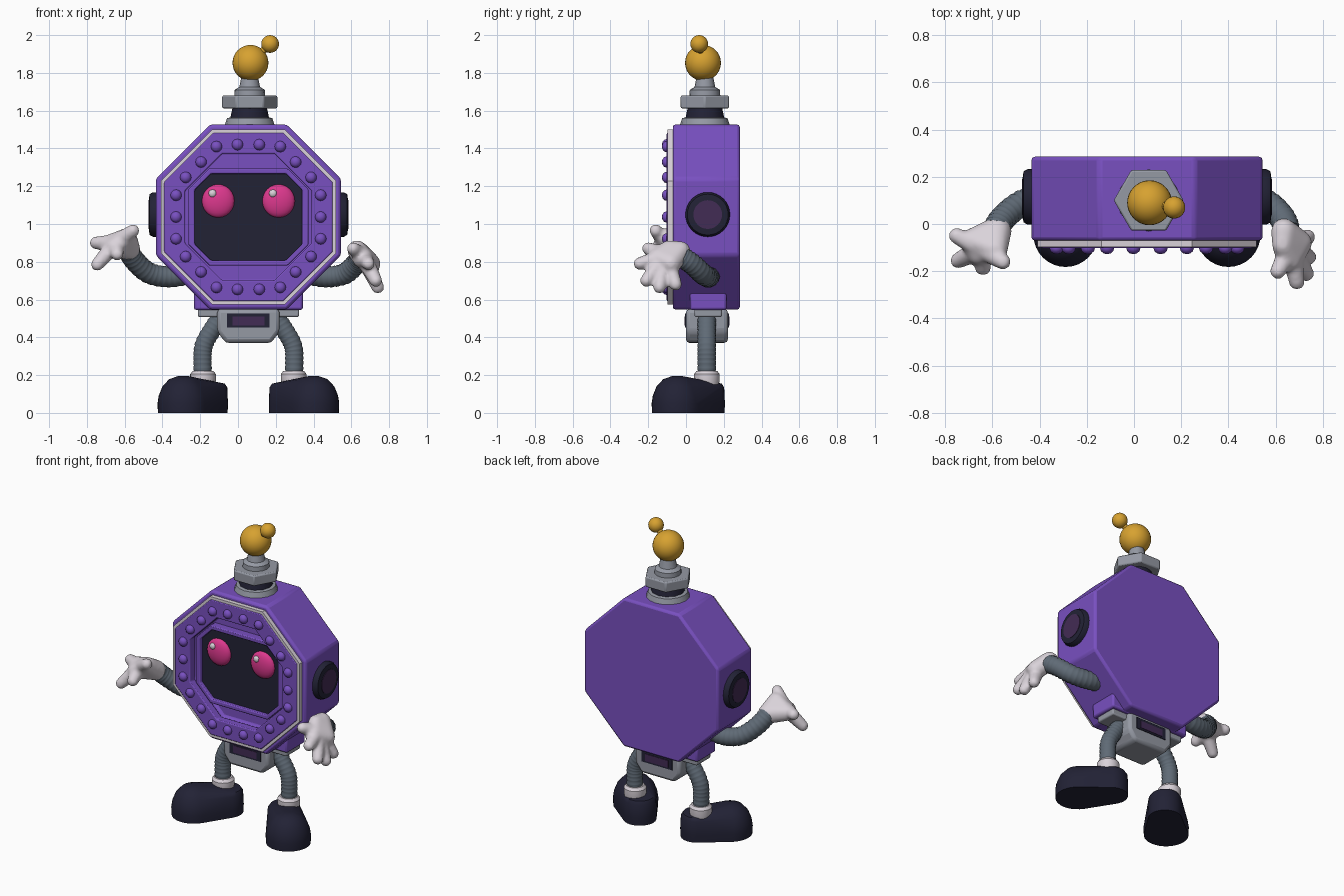
import bpy, bmesh, math
from mathutils import Vector, Matrix

if "Cube" in bpy.data.objects:
    bpy.data.objects.remove(bpy.data.objects["Cube"])

CX, CZ, CY = 0.055, 1.037, 0.11   # body axis, body centre height, limb depth


def material(name, *rgb):
    m = bpy.data.materials.new(name)
    m.use_nodes = True
    m.diffuse_color = (*rgb, 1)
    m.node_tree.nodes["Principled BSDF"].inputs["Base Color"].default_value = (*rgb, 1)
    return m


PURPLE = material("purple", 0.19, 0.08, 0.53)
NAVY = material("dark navy", 0.016, 0.016, 0.036)
PLUM = material("plum", 0.055, 0.025, 0.09)
PINK = material("pink", 0.72, 0.04, 0.27)
GOLD = material("gold", 0.68, 0.36, 0.03)
GREY = material("light grey", 0.3, 0.32, 0.37)
SLATE = material("slate", 0.115, 0.145, 0.18)
WHITE = material("off white", 0.7, 0.65, 0.7)


def finish(bm, name, mat, bevel=0, angle=35):
    bmesh.ops.recalc_face_normals(bm, faces=bm.faces)
    me = bpy.data.meshes.new(name)
    bm.to_mesh(me)
    bm.free()
    me.materials.append(mat)
    ob = bpy.data.objects.new(name, me)
    bpy.context.collection.objects.link(ob)
    bpy.ops.object.select_all(action='DESELECT')
    ob.select_set(True)
    bpy.context.view_layer.objects.active = ob
    bpy.ops.object.shade_smooth_by_angle(angle=math.radians(angle))
    if bevel:
        b = ob.modifiers.new("bevel", 'BEVEL')
        b.width, b.segments, b.limit_method = bevel, 2, 'ANGLE'
    return ob


def chamfered(hx, hz, c, z=CZ):
    """Octagonal outline with chamfered corners around the body axis."""
    quad = [(hx, hz - c), (hx - c, hz)]
    pts = quad + [(-x, y) for x, y in quad[::-1]]
    pts += [(-x, -y) for x, y in pts]
    return [(CX + x, z + y) for x, y in pts]


def octagon(a):
    return chamfered(a, a, a * (2 - math.sqrt(2)))


def prism(name, outline, y0, y1, mat, hole=None, bevel=0, recess=None):
    """Extrude an xz outline along y, with an optional hole or a recessed front."""
    bm = bmesh.new()
    ring = lambda pts, y: [bm.verts.new((x, y, z)) for x, z in pts]
    loops = [ring(outline, y0), ring(outline, y1)]
    if hole:
        loops += [ring(hole, y1), ring(hole, y0)]
        pairs = [(i, (i + 1) % 4) for i in range(4)]
    else:
        pairs = [(0, 1)]
        front = bm.faces.new(loops[0])
        bm.faces.new(loops[1][::-1])
    n = len(outline)
    for a, b in pairs:
        for i in range(n):
            j = (i + 1) % n
            bm.faces.new((loops[a][i], loops[a][j], loops[b][j], loops[b][i]))
    if recess:
        bmesh.ops.recalc_face_normals(bm, faces=bm.faces)
        bmesh.ops.inset_region(bm, faces=[front], thickness=recess[0])
        wall = bmesh.ops.extrude_face_region(bm, geom=[front])["geom"]
        bmesh.ops.translate(bm, vec=(0, recess[1], 0),
                            verts=[v for v in wall if isinstance(v, bmesh.types.BMVert)])
        bm.faces.remove(front)
    return finish(bm, name, mat, bevel)


def box(name, hx, z0, z1, y0, y1, mat, bevel=0.0):
    pts = [(CX - hx, z0), (CX + hx, z0), (CX + hx, z1), (CX - hx, z1)]
    return prism(name, pts, y0, y1, mat, bevel=bevel)


def lathe(name, profile, loc, mat, sides=32, rot=None, bevel=0):
    """Turn a (radius, height) profile around its axis."""
    bm = bmesh.new()
    rings = [[bm.verts.new((r * math.cos(t), r * math.sin(t), h))
              for t in (math.tau * i / sides for i in range(sides))] for r, h in profile]
    for a, b in zip(rings, rings[1:]):
        for i in range(sides):
            j = (i + 1) % sides
            bm.faces.new((a[i], a[j], b[j], b[i]))
    bm.faces.new(rings[0])
    bm.faces.new(rings[-1])
    bm.transform(Matrix.Translation(loc) @ (rot or Matrix()))
    return finish(bm, name, mat, bevel)


def ball(name, loc, size, mat, seg=24):
    bm = bmesh.new()
    bmesh.ops.create_uvsphere(bm, u_segments=seg, v_segments=seg // 2, radius=1)
    bm.transform(Matrix.Translation(loc) @ Matrix.Diagonal((*size, 1)))
    return finish(bm, name, mat, angle=60)


def tube(name, pts, radius, mat, steps=12):
    """Ribbed hose along a smooth path."""
    p = [Vector(q) for q in pts]
    p = [2 * p[0] - p[1]] + p + [2 * p[-1] - p[-2]]
    path = []
    for a, b, c, d in zip(p, p[1:], p[2:], p[3:]):
        for t in (k / steps for k in range(steps)):
            path.append(0.5 * (2 * b + (c - a) * t + (2 * a - 5 * b + 4 * c - d) * t * t
                               + (3 * b - a - 3 * c + d) * t ** 3))
    cu = bpy.data.curves.new(name, 'CURVE')
    cu.dimensions, cu.bevel_depth, cu.bevel_resolution, cu.use_fill_caps = '3D', radius, 5, True
    s = cu.splines.new('POLY')
    s.points.add(len(path) - 1)
    for i, (pt, q) in enumerate(zip(s.points, path)):
        pt.co, pt.radius = (*q, 1), (1.0, 1.0, 0.94)[i % 3]
    cu.materials.append(mat)
    bpy.context.collection.objects.link(bpy.data.objects.new(name, cu))


def add_hull(bm, blobs):
    """Add the convex skin around some balls, given as (centre, radius)."""
    part = bmesh.new()
    for c, r in blobs:
        bmesh.ops.create_uvsphere(part, u_segments=16, v_segments=10, radius=r,
                                  matrix=Matrix.Translation(c))
    bmesh.ops.delete(part, geom=part.faces[:], context='FACES_KEEP_BOUNDARY')
    bmesh.ops.delete(part, geom=part.edges[:], context='EDGES_FACES') if part.edges else None
    res = bmesh.ops.convex_hull(part, input=part.verts[:])
    inside = {g for g in res["geom_interior"] + res["geom_unused"]
              if isinstance(g, bmesh.types.BMVert)}
    bmesh.ops.delete(part, geom=list(inside), context='VERTS')
    tmp = bpy.data.meshes.new("hull")
    part.to_mesh(tmp)
    part.free()
    bm.from_mesh(tmp)
    bpy.data.meshes.remove(tmp)


def cloud_hull(bm, points):
    """Add the convex skin around loose points."""
    for q in points:
        bm.verts.new(q)
    res = bmesh.ops.convex_hull(bm, input=bm.verts[:])
    inside = {g for g in res["geom_interior"] + res["geom_unused"]
              if isinstance(g, bmesh.types.BMVert)}
    bmesh.ops.delete(bm, geom=list(inside), context='VERTS')


def sphere_points(c, r):
    return [Vector(c) + r * Vector((math.cos(a) * math.cos(b), math.sin(a) * math.cos(b), math.sin(b)))
            for a in (math.tau * i / 14 for i in range(14))
            for b in (math.pi * (j / 8 - 0.5) for j in range(1, 8))]


def hand(name, palm, fingers):
    """Glove: palm and fingers fused into one soft skin."""
    whole = bmesh.new()
    root = sum((Vector(c) for c, r in palm[1:]), Vector()) / (len(palm) - 1)
    for blobs in [palm] + [[(root.lerp(Vector(t), 0.2), 0.045), (t, 0.034)] for t in fingers]:
        part = bmesh.new()
        cloud_hull(part, [q for c, r in blobs for q in sphere_points(c, r)])
        tmp = bpy.data.meshes.new("hull")
        part.to_mesh(tmp)
        part.free()
        whole.from_mesh(tmp)
        bpy.data.meshes.remove(tmp)
    ob = finish(whole, name, WHITE, angle=180)
    rm = ob.modifiers.new("fuse", 'REMESH')
    rm.mode, rm.voxel_size, rm.use_smooth_shade = 'VOXEL', 0.01, True
    sm = ob.modifiers.new("soften", 'SMOOTH')
    sm.factor, sm.iterations = 0.5, 5


# Body, trim and studded frame
prism("body", octagon(0.49), -0.07, 0.285, PURPLE, bevel=0.015, recess=(0.155, 0.05))
prism("trim_band", octagon(0.463), -0.097, -0.06, WHITE, hole=octagon(0.43))
prism("front_frame", octagon(0.446), -0.102, -0.05, PURPLE, hole=octagon(0.335), bevel=0.006)
corners = [Vector((x, -0.102, z)) for x, z in octagon(0.383)]
side = (corners[1] - corners[0]).length
for i in range(22):
    s = (i * 8 / 22 + 7.5) % 8
    k = int(s)
    spot = corners[k].lerp(corners[(k + 1) % 8], s - k)
    ball("stud", spot, (0.03, 0.026, 0.03), PURPLE, 12)

# Screen and eyes
prism("screen_bezel", chamfered(0.318, 0.257, 0.11), -0.07, -0.015, PURPLE,
      hole=chamfered(0.284, 0.229, 0.085), bevel=0.006)
prism("screen", chamfered(0.29, 0.235, 0.088), -0.045, -0.015, NAVY)
for s in (-1, 1):
    ball("eye", (CX + s * 0.16, -0.045, 1.122), (0.086, 0.035, 0.088), PINK)
    ball("eye_glint", (CX + s * 0.16 - 0.03, -0.072, 1.162), (0.021, 0.014, 0.021), WHITE, 12)
    # Ears
    turn = Matrix.Rotation(s * math.pi / 2, 4, 'Y')
    lathe("ear", [(0.118, 0), (0.118, 0.05), (0.108, 0.068), (0.08, 0.072)],
          (CX + s * 0.455, 0.115, 1.05), NAVY, rot=turn)
    lathe("ear_disc", [(0.076, 0), (0.076, 0.075)], (CX + s * 0.455, 0.115, 1.05), PLUM, rot=turn)

# Neck, hex nut and antenna
top = (0.062, 0.1, 0)
lathe("neck_base", [(0.135, 1.515), (0.12, 1.56), (0.1, 1.565)], top, GREY, 16)
lathe("neck", [(0.105, 1.55), (0.09, 1.62)], top, NAVY, 12)
lathe("neck_nut", [(0.148, 1.612), (0.148, 1.68)], top, GREY, 6, bevel=0.008)
lathe("neck_cap", [(0.082, 1.67), (0.08, 1.71), (0.055, 1.725), (0.042, 1.79)], top, GREY, 16)
ball("antenna_ball", (0.066, 0.09, 1.853), (0.095,) * 3, GOLD, 32)
ball("antenna_tip", (0.17, 0.07, 1.953), (0.047,) * 3, GOLD)
tube("antenna_stem", [(0.09, 0.085, 1.876), (0.17, 0.07, 1.953)], 0.02, GOLD, 4)

# Hips
box("hip_block", 0.288, 0.545, 0.68, 0.02, 0.215, PURPLE, 0.012)
box("hip_plate", 0.268, 0.508, 0.55, 0.045, 0.19, GREY, 0.008)
prism("pelvis", [(CX + s * x, z) for s, row in ((-1, ((0.165, 0.55), (0.165, 0.43), (0.12, 0.37))),
      (1, ((0.12, 0.37), (0.165, 0.43), (0.165, 0.55)))) for x, z in row],
      0.0, 0.222, GREY, bevel=0.02)
box("pelvis_panel", 0.112, 0.452, 0.527, -0.005, 0.227, NAVY)
box("pelvis_inlay", 0.085, 0.463, 0.51, -0.008, 0.23, PLUM)

# Legs and shoes
for s in (-1, 1):
    at = lambda x, y, z: (CX + s * x, y, z)
    tube("leg", [at(0.13, CY, 0.53), at(0.185, CY, 0.45), at(0.235, CY, 0.36),
                 at(0.243, CY, 0.27), at(0.238, CY, 0.15)], 0.05, SLATE)
    lathe("ankle_cuff", [(0.06, 0.13), (0.068, 0.17), (0.068, 0.205), (0.055, 0.222)],
          at(0.24, CY, 0), WHITE, 24)
    pts = []
    for i in range(32):
        c, n = math.cos(math.tau * i / 32), math.sin(math.tau * i / 32)
        for r, z in ((0.134, 0), (0.136, 0.05), (0.13, 0.09), (0.11, 0.14), (0.075, 0.178), (0.03, 0.194)):
            pts.append(at(0.345 + r * c, -0.046 + r * n, z))
        for r, z in ((0.1, 0), (0.102, 0.05), (0.098, 0.135), (0.085, 0.155)):
            pts.append(at(0.21 + r * c, 0.104 + r * n, z))
    bm = bmesh.new()
    cloud_hull(bm, pts)
    finish(bm, "shoe", NAVY, angle=40)

# Arms and gloves
tube("right_arm", [(-0.24, 0.12, 0.74), (-0.36, 0.12, 0.72), (-0.47, 0.09, 0.74),
                   (-0.55, 0.03, 0.81), (-0.59, -0.03, 0.88)], 0.057, SLATE)
tube("left_arm", [(0.35, 0.12, 0.74), (0.46, 0.12, 0.72), (0.56, 0.09, 0.735),
                  (0.625, 0.03, 0.79), (0.65, -0.03, 0.83)], 0.057, SLATE)
hand("right_hand", [((-0.58, -0.03, 0.87), 0.062), ((-0.69, -0.07, 0.89), 0.05),
                    ((-0.585, -0.11, 0.93), 0.05), ((-0.66, -0.13, 0.88), 0.045)],
     [(-0.752, -0.05, 0.9), (-0.745, -0.155, 0.785), (-0.64, -0.185, 0.84), (-0.555, -0.16, 0.965)])
hand("left_hand", [((0.635, -0.03, 0.855), 0.055), ((0.7, -0.08, 0.79), 0.055),
                   ((0.66, -0.15, 0.82), 0.055), ((0.63, -0.09, 0.87), 0.045)],
     [(0.735, -0.055, 0.68), (0.74, -0.14, 0.665), (0.73, -0.21, 0.7),
      (0.69, -0.245, 0.79), (0.61, -0.2, 0.87)])
